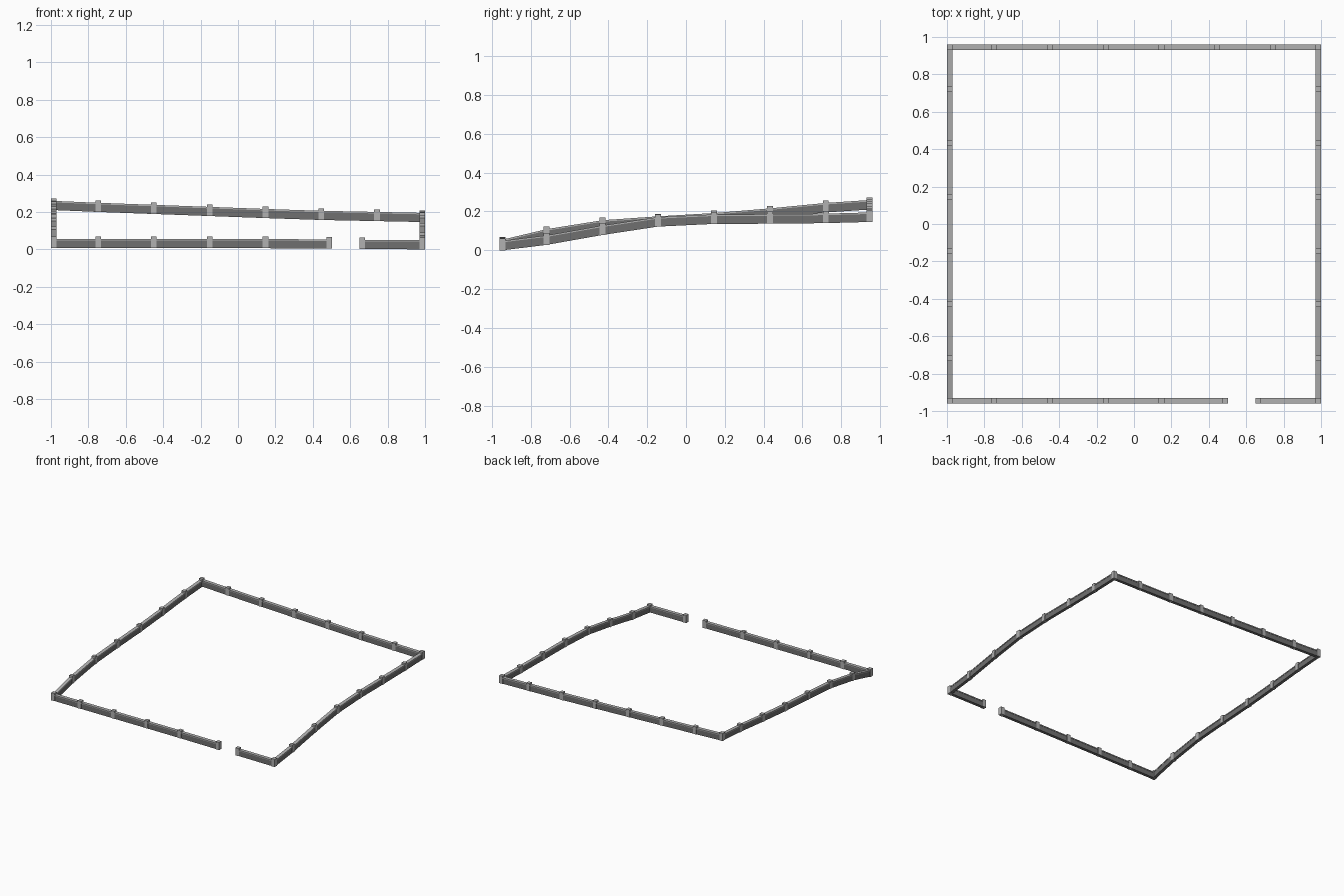
import bpy, bmesh
from mathutils import Vector

if "Cube" in bpy.data.objects:
    bpy.data.objects.remove(bpy.data.objects["Cube"])


def material(name, v):
    m = bpy.data.materials.new(name)
    m.diffuse_color = (v, v, v, 1)
    m.use_nodes = True
    m.node_tree.nodes["Principled BSDF"].inputs["Base Color"].default_value = m.diffuse_color
    return m


STONE = material("dark_stone", 0.16)
TRIM = material("light_stone", 0.44)
POST_H = 0.062      # ground to post top
COPING_TOP = 0.049  # ground to coping top
COPING_BOT = 0.041


def add_object(name, bm, mat):
    bmesh.ops.recalc_face_normals(bm, faces=bm.faces)
    me = bpy.data.meshes.new(name)
    bm.to_mesh(me)
    bm.free()
    me.materials.append(mat)
    bpy.context.collection.objects.link(bpy.data.objects.new(name, me))


def hexa(bm, lower, upper):
    """Solid between two matching four-point loops."""
    a = [bm.verts.new(p) for p in lower]
    b = [bm.verts.new(p) for p in upper]
    bm.faces.new(a)
    bm.faces.new(b)
    for i in range(4):
        j = (i + 1) % 4
        bm.faces.new((a[i], a[j], b[j], b[i]))


def square(x, y, z, w):
    h = w / 2
    return [(x - h, y - h, z), (x + h, y - h, z), (x + h, y + h, z), (x - h, y + h, z)]


def bar(bm, p, q, z0, z1, width):
    """Sloped wall strip with vertical ends from ground point p to q."""
    d = Vector((q[0] - p[0], q[1] - p[1], 0)).normalized()
    s = Vector((-d.y, d.x, 0)) * width / 2

    def loop(c):
        c = Vector(c)
        return [c + s + Vector((0, 0, z0)), c - s + Vector((0, 0, z0)),
                c - s + Vector((0, 0, z1)), c + s + Vector((0, 0, z1))]
    hexa(bm, loop(p), loop(q))


# Post-top heights along each side follow the sloping ground
X, Y = 0.985, 0.945
ys = [-Y, -0.718, -0.43, -0.145, 0.145, 0.432, 0.72, Y]
xs = [-X, -0.748, -0.45, -0.152, 0.147, 0.445, 0.743, X]
left_tops = [0.068, 0.122, 0.168, 0.188, 0.205, 0.229, 0.257, 0.272]
right_tops = [0.062, 0.090, 0.141, 0.184, 0.198, 0.199, 0.202, 0.208]
back_tops = [0.272, 0.262, 0.251, 0.240, 0.229, 0.219, 0.213, 0.208]

sides = {
    "left": [(-X, y, t - POST_H) for y, t in zip(ys, left_tops)],
    "right": [(X, y, t - POST_H) for y, t in zip(ys, right_tops)],
    "back": [(x, Y, t - POST_H) for x, t in zip(xs, back_tops)],
    "front_long": [(x, -Y, 0.006) for x in xs[:5]] + [(0.488, -Y, 0.004)],
    "front_short": [(0.664, -Y, 0.002), (X, -Y, 0.0)],
}

# Wall bodies and copings; the front gap is the gateway
posts = {}
for name, pts in sides.items():
    body, cope = bmesh.new(), bmesh.new()
    for p, q in zip(pts, pts[1:]):
        bar(body, p, q, 0.0, COPING_BOT, 0.024)
        bar(cope, p, q, COPING_BOT, COPING_TOP, 0.029)
    add_object(name + "_wall", body, STONE)
    add_object(name + "_coping", cope, TRIM)
    for p in pts:
        posts[(round(p[0], 3), round(p[1], 3))] = p[2]

# Square posts with one at every joint
bm = bmesh.new()
for (x, y), z in posts.items():
    hexa(bm, square(x, y, z, 0.03), square(x, y, z + POST_H, 0.03))
add_object("wall_posts", bm, TRIM)
